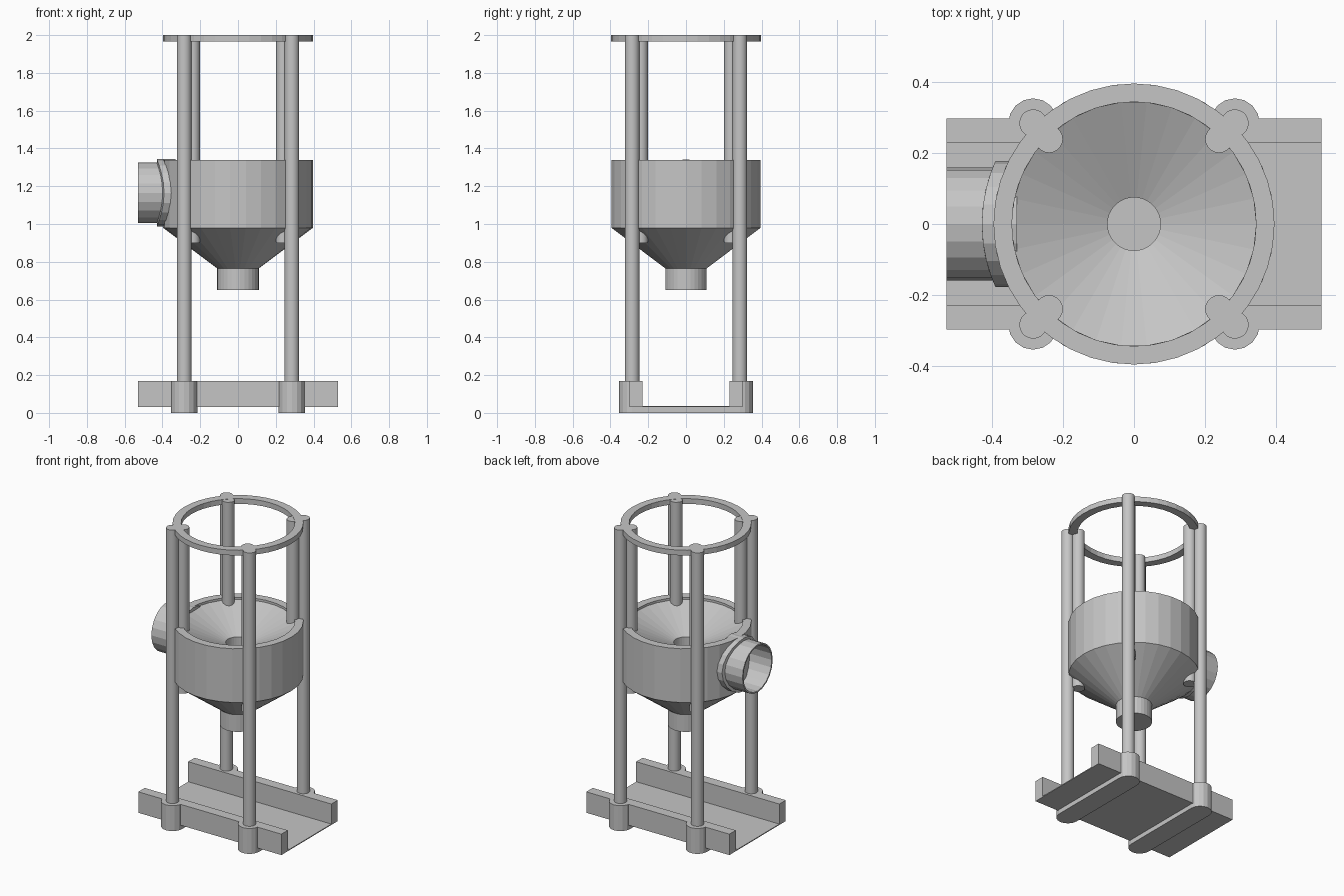
import bpy, bmesh
from math import sin, cos, pi, sqrt

if "Cube" in bpy.data.objects:
    bpy.data.objects.remove(bpy.data.objects["Cube"], do_unlink=True)

grey = bpy.data.materials.new("light_grey")
grey.use_nodes = True
grey.diffuse_color = (0.56, 0.56, 0.56, 1)
bsdf = next(n for n in grey.node_tree.nodes if n.type == 'BSDF_PRINCIPLED')
bsdf.inputs["Base Color"].default_value = grey.diffuse_color


def finish(name, bm, smooth=False):
    bmesh.ops.remove_doubles(bm, verts=bm.verts, dist=0.0001)
    bmesh.ops.recalc_face_normals(bm, faces=bm.faces)
    mesh = bpy.data.meshes.new(name)
    bm.to_mesh(mesh)
    bm.free()
    mesh.materials.append(grey)
    obj = bpy.data.objects.new(name, mesh)
    bpy.context.collection.objects.link(obj)
    if smooth:
        bpy.ops.object.select_all(action='DESELECT')
        bpy.context.view_layer.objects.active = obj
        obj.select_set(True)
        bpy.ops.object.shade_smooth_by_angle(angle=pi / 6)
    return obj


def loft(name, rings, closed=False):
    """Skin a list of point rings; closed joins the last ring to the first."""
    bm = bmesh.new()
    loops = [[bm.verts.new(p) for p in ring] for ring in rings]
    pairs = list(zip(loops, loops[1:]))
    if closed:
        pairs.append((loops[-1], loops[0]))
    for a, b in pairs:
        for i in range(len(a)):
            j = (i + 1) % len(a)
            bm.faces.new((a[i], a[j], b[j], b[i]))
    if not closed:
        bm.faces.new(loops[0])
        bm.faces.new(loops[-1])
    return finish(name, bm)


def circle(r, z, n=30):
    return [(r * cos(2 * pi * i / n), r * sin(2 * pi * i / n), z) for i in range(n)]


def extrude(name, outline, z0, z1, smooth=False, cut_y=None):
    """Raise an outline; cut_y trims off the side facing the middle."""
    bm = bmesh.new()
    face = bm.faces.new([bm.verts.new((x, y, z0)) for x, y in outline])
    new = bmesh.ops.extrude_face_region(bm, geom=[face])["geom"]
    for v in new:
        if isinstance(v, bmesh.types.BMVert):
            v.co.z = z1
    if cut_y is not None:
        side = 1 if cut_y > 0 else -1
        bmesh.ops.bisect_plane(bm, geom=bm.verts[:] + bm.edges[:] + bm.faces[:],
                               plane_co=(0, cut_y, 0), plane_no=(0, -side, 0),
                               clear_outer=True)
        bmesh.ops.holes_fill(bm, edges=[e for e in bm.edges if e.is_boundary])
    return finish(name, bm, smooth)


def disc(cx, cy, r, n):
    return [(cx + r * cos(2 * pi * i / n), cy + r * sin(2 * pi * i / n)) for i in range(n)]


def box(name, x0, x1, y0, y1, z0, z1):
    return extrude(name, [(x0, y0), (x1, y0), (x1, y1), (x0, y1)], z0, z1)


# Hopper body: spout, cone, drum and shallow funnel in one turned profile
profile = [(0.11, 0.65), (0.11, 0.765), (0.397, 0.98), (0.397, 1.34),
           (0.345, 1.34), (0.345, 1.325), (0.075, 1.2), (0.075, 0.67)]
loft("hopper_body", [circle(r, z) for r, z in profile])

# Top ring
loft("top_ring", [circle(r, z, 40) for r, z in
                  [(0.397, 1.965), (0.397, 2.0), (0.345, 2.0), (0.345, 1.965)]], closed=True)

# Side inlet pipe and its saddle collar
PIPE_Z, SIDES = 1.165, 20


def side_ring(r, x=None, wrap=0.43):
    ring = []
    for i in range(SIDES):
        a = 2 * pi * i / SIDES
        y = r * cos(a)
        ring.append((x if x is not None else -sqrt(wrap ** 2 - y * y), y, PIPE_Z + r * sin(a)))
    return ring


loft("inlet_pipe", [side_ring(0.16, -0.35), side_ring(0.16, -0.53),
                    side_ring(0.15, -0.53), side_ring(0.15, -0.35)], closed=True)
loft("inlet_collar", [side_ring(0.178, -0.33), side_ring(0.178),
                      side_ring(0.155), side_ring(0.155, -0.33)], closed=True)

# Four posts with inner guide rods and foot sockets
P, G, LUG = 0.285, 0.24, 0.07
for fb, sy in (("front", -1), ("back", 1)):
    for lr, sx in (("left", 1), ("right", -1)):
        tag = f"{fb}_{lr}"
        extrude(f"{tag}_post", disc(sx * P, sy * P, 0.039, 20), 0.16, 2.0, True)
        extrude(f"{tag}_guide_rod", disc(sx * G, sy * G, 0.039, 20), 0.9, 1.998, True)
        extrude(f"{tag}_socket", disc(sx * P, sy * P, LUG, 16), 0.03, 0.17, cut_y=sy * 0.23)
    # Side rail of the tray
    y0, y1 = sorted((sy * 0.23, sy * 0.298))
    box(f"{fb}_rail", -0.53, 0.53, y0, y1, 0.03, 0.17)

# Rounded cross feet joining front and back sockets
for lr, sx in (("left", 1), ("right", -1)):
    pill = [(sx * P + LUG * cos(pi * i / 8), P + LUG * sin(pi * i / 8)) for i in range(9)]
    pill += [(sx * P - LUG * cos(pi * i / 8), -P - LUG * sin(pi * i / 8)) for i in range(9)]
    extrude(f"{lr}_cross_foot", pill, 0.0, 0.03)

# Tray floor
box("tray_floor", -0.53, 0.53, -0.23, 0.23, 0.03, 0.036)
